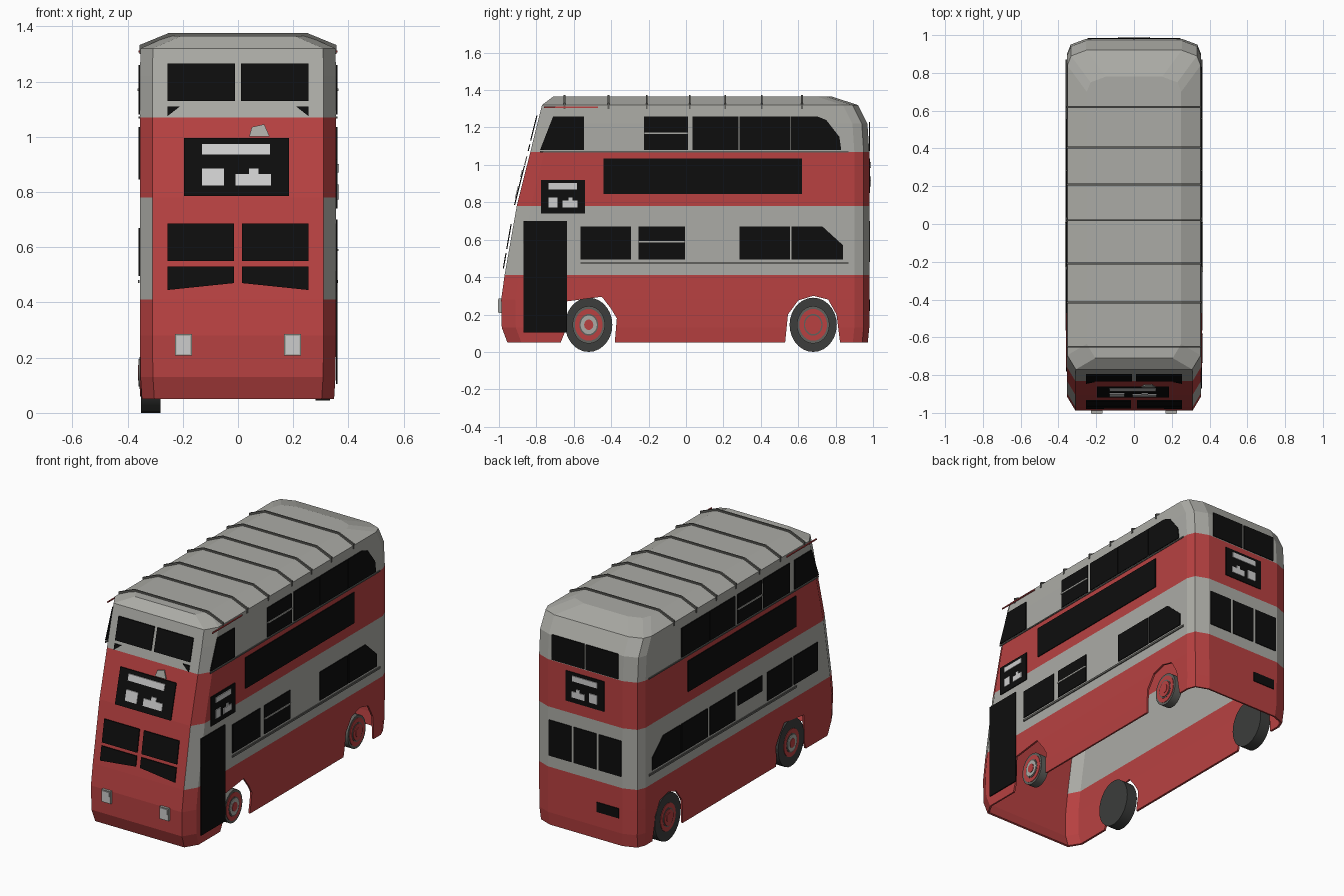
import bpy, bmesh, math
from mathutils import Vector

cube = bpy.data.objects.get("Cube")
if cube:
    bpy.data.objects.remove(cube, do_unlink=True)


def material(name, rgb):
    m = bpy.data.materials.new(name)
    m.use_nodes = True
    m.diffuse_color = (*rgb, 1)
    m.node_tree.nodes["Principled BSDF"].inputs["Base Color"].default_value = (*rgb, 1)
    return m


RED = material("body red", (.48, .053, .053))
GREY = material("body grey", (.41, .41, .38))
BLACK = material("glass black", (.004, .004, .004))
WHITE = material("sign white", (.62, .62, .62))
TYRE = material("tyre dark", (.045, .047, .045))
TRIM = material("trim dark grey", (.12, .12, .11))


def finish(name, bm, *mats):
    bmesh.ops.recalc_face_normals(bm, faces=bm.faces)
    me = bpy.data.meshes.new(name)
    bm.to_mesh(me)
    bm.free()
    for m in mats:
        me.materials.append(m)
    ob = bpy.data.objects.new(name, me)
    bpy.context.scene.collection.objects.link(ob)
    return ob


def prism(name, pts, place, d0, d1, *mats):
    """Extrude a 2D polygon between two depths through a placing function."""
    bm = bmesh.new()
    a = [bm.verts.new(place(u, v, d0)) for u, v in pts]
    b = [bm.verts.new(place(u, v, d1)) for u, v in pts]
    bm.faces.new(a)
    bm.faces.new(b[::-1])
    n = len(pts)
    for i in range(n):
        bm.faces.new((a[i], b[i], b[(i + 1) % n], a[(i + 1) % n]))
    return finish(name, bm, *mats)


def rect(u0, u1, v0, v1):
    return [(u0, v0), (u1, v0), (u1, v1), (u0, v1)]


# Body shell: rings of (height, front y, back y, half width)
RINGS = [(.05, -.955, .972, .348), (.13, -.985, .98, .353), (.28, -.988, .98, .355),
         (.41, -.97, .98, .355), (.78, -.905, .98, .355), (1.07, -.832, .98, .355),
         (1.22, -.795, .97, .355), (1.32, -.77, .92, .353), (1.365, -.71, .78, .25)]


def front_y(z):
    for (z0, y0, *_), (z1, y1, *_) in zip(RINGS, RINGS[1:]):
        if z <= z1:
            return y0 + (y1 - y0) * (z - z0) / (z1 - z0)
    return RINGS[-1][1]


bm = bmesh.new()
loops = []
for z, yf, yb, w in RINGS:
    half = [(w - .045, yf), (w, yf + .075), (w, yb - .08), (w - .02, yb - .03), (w - .1, yb)]
    ring = half + [(-x, y) for x, y in reversed(half)]
    loops.append([bm.verts.new((x, y, z)) for x, y in ring])
for lo, hi in zip(loops, loops[1:]):
    for i in range(len(lo)):
        j = (i + 1) % len(lo)
        f = bm.faces.new((lo[i], lo[j], hi[j], hi[i]))
        zc = (lo[0].co.z + hi[0].co.z) / 2
        is_front = j == 0
        f.material_index = int(zc > 1.07 or (.41 < zc < .78 and not is_front))
bm.faces.new(loops[-1]).material_index = 1
body = finish("body_shell", bm, RED, GREY)
shell = body.modifiers.new("thickness", 'SOLIDIFY')
shell.thickness = .012
shell.offset = -1


# Wheel arches cut through both sides
def across(u, v, d):
    return (d, u, v)


FRONT_ARCH = [(-.69, 0), (-.65, .1), (-.64, .27), (-.45, .295), (-.4, .23), (-.37, .18), (-.385, 0)]
REAR_ARCH = [(.525, 0), (.545, .2), (.6, .275), (.68, .3), (.76, .28), (.805, .2), (.83, 0)]
cutters = []
for pts in (FRONT_ARCH, REAR_ARCH):
    cutter = prism("arch_cutter", pts, across, -.5, .5)
    cutter.hide_render = True
    cutters.append(cutter)
    mod = body.modifiers.new("arch", 'BOOLEAN')
    mod.operation = 'DIFFERENCE'
    mod.solver = 'EXACT'
    mod.object = cutter
graph = bpy.context.evaluated_depsgraph_get()
cut_mesh = bpy.data.meshes.new_from_object(body.evaluated_get(graph))
body.modifiers.clear()
body.data = cut_mesh
for cutter in cutters:
    bpy.data.objects.remove(cutter, do_unlink=True)


# Surfaces on which plates are laid
def side(s):
    return lambda u, v, d: (s * (.356 + d), u, v)


def front(u, v, d):
    return (u, front_y(v) - .012 - d, v)


def back(u, v, d):
    return (u, .981 + d, v)


def plate(name, pts, place, mat=BLACK, lift=0):
    return prism(name, pts, place, lift - .002, lift + .004, mat)


def sign(name, place, u0, u1, v0, v1):
    """Black destination box with pale blank panels."""
    plate(name, rect(u0, u1, v0, v1), place)
    w, h = u1 - u0, v1 - v0
    for a, b, c, d in ((.17, .82, .72, .9), (.17, .38, .18, .48),
                       (.49, .83, .18, .38), (.62, .71, .38, .48)):
        plate(name + "_panel", rect(u0 + a * w, u0 + b * w, v0 + c * h, v0 + d * h), place, WHITE, .005)


# Side windows, advert panels and mouldings
UP, LOW = (1.08, 1.26), (.495, .67)
FRONT_UP = [(-.78, 1.08), (-.545, 1.08), (-.545, 1.26), (-.71, 1.26)]
REAR_UP = [(.56, 1.08), (.83, 1.08), (.82, 1.15), (.75, 1.24), (.7, 1.26), (.56, 1.26)]
REAR_LOW = [(.565, .495), (.84, .495), (.84, .57), (.73, .67), (.565, .67)]
LAYOUT = {
    1: dict(up=[(-.225, .01), (.035, .28), (.285, .555)],
            low=[(-.565, -.295), (-.255, -.005), (.285, .555)], advert=(-.44, .62)),
    -1: dict(up=[(-.5, -.24), (-.225, .01), (.035, .28), (.285, .555)],
             low=[(-.77, -.54), (-.52, -.28), (.035, .28), (.3, .555)], advert=(-.56, .49)),
}
for s, plan in LAYOUT.items():
    face = side(s)
    tag = "left_" if s > 0 else "right_"
    plate(tag + "upper_front_window", FRONT_UP, face)
    plate(tag + "lower_rear_window", REAR_LOW, face)
    if s > 0:
        plate(tag + "upper_rear_window", REAR_UP, face)
    for a, b in plan["up"]:
        plate(tag + "upper_window", rect(a, b, *UP), face)
    for a, b in plan["low"]:
        plate(tag + "lower_window", rect(a, b, *LOW), face)
    plate(tag + "upper_window_bar", rect(-.225, .01, 1.166, 1.174), face, GREY, .004)
    plate(tag + "advert_panel", rect(*plan["advert"], .845, 1.035), face)
    plate(tag + "lower_moulding", rect(-.565, .87, .47, .482), face, TRIM, .002)
    plate(tag + "upper_moulding", rect(-.78, .87, 1.066, 1.074), face, TRIM)
    plate(tag + "roof_line", rect(-.76, -.47, 1.305, 1.312), face, RED)
plate("left_lower_window_bar", rect(-.255, -.005, .586, .594), side(1), GREY, .004)
plate("right_half_window", rect(-.23, .005, .575, .67), side(-1))
plate("door", rect(-.87, -.637, .105, .7), side(1))
sign("left_sign", side(1), -.775, -.54, .74, .92)

# Front windows, sign and headlights
sign("front_sign", front, -.195, .185, .785, .995)
plate("front_patch", [(.04, 1), (.115, 1), (.095, 1.045), (.05, 1.035)], front, GREY)
for s in (-1, 1):
    for name, pts in (
            ("front_upper_window", rect(.01, .255, 1.13, 1.265)),
            ("front_corner_window", [(.21, 1.11), (.255, 1.11), (.255, 1.075)]),
            ("windscreen", rect(.015, .255, .55, .685)),
            ("windscreen_lower", [(.015, .47), (.255, .445), (.255, .53), (.015, .53)])):
        plate(name, [(s * u, v) for u, v in pts], front)
    box = [(s * u, v) for u, v in rect(.167, .228, .208, .285)]
    lens = [(s * u, v) for u, v in rect(.173, .222, .214, .279)]
    prism("headlight", box, front, -.02, .003, GREY)
    plate("headlight_lens", lens, front, WHITE, .002)

# Back windows, sign and number panel
sign("back_sign", back, -.13, .13, .85, 1.035)
for s in (-1, 1):
    plate("back_upper_window", [(s * u, v) for u, v in rect(.006, .225, 1.075, 1.23)], back)
for c in (-.17, 0, .17):
    plate("back_lower_window", rect(c - .076, c + .076, .48, .7), back)
plate("number_panel", rect(-.23, -.08, .22, .28), back)

# Roof ribs following the roof section
RIB = [(.357, 1.3), (.357, 1.332), (.252, 1.375)]
outline = RIB + [(-x, z) for x, z in reversed(RIB)]
for y in (-.65, -.415, -.21, .02, .21, .405, .62):
    prism("roof_rib", outline, lambda u, v, d: (u, d, v), y - .005, y + .005, TRIM)


# Wheels
def disc(name, x0, x1, y, r, mat):
    def place(u, v, d):
        return (d, y + .87 * u, .145 + v)
    n = 28
    pts = [(r * math.cos(2 * math.pi * i / n), r * math.sin(2 * math.pi * i / n)) for i in range(n)]
    ob = prism(name, pts, place, x0, x1, mat)
    for p in ob.data.polygons:
        p.use_smooth = len(p.vertices) == 4
    ob.data.set_sharp_from_angle(angle=math.radians(40))


for y, ring in ((-.52, GREY), (.68, RED)):
    disc("tyre", -.352, -.28, y, .145, TYRE)
    disc("left_rim", .28, .333, y, .1, TRIM)
    for s, x in ((1, .333), (-1, -.352)):
        disc("wheel_face", x - s * .01, x + s * .003, y, .085, RED)
        disc("wheel_groove", x, x + s * .005, y, .058, TRIM)
        disc("hub_ring", x, x + s * .008, y, .05, ring)
        disc("hub", x, x + s * .011, y, .028, RED)
